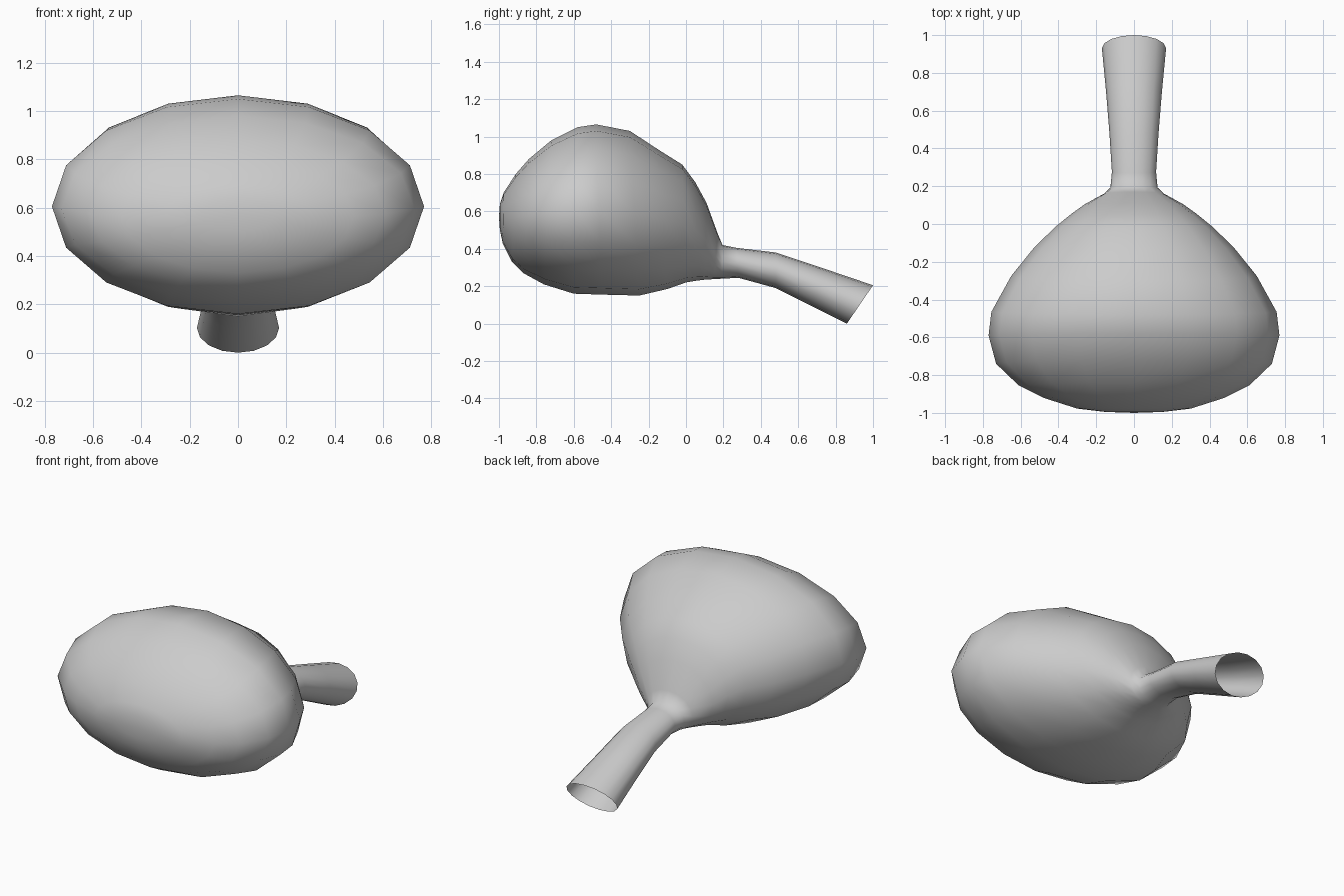
import bpy, bmesh
from math import sin, cos, pi
from mathutils import Vector

if "Cube" in bpy.data.objects:
    bpy.data.objects.remove(bpy.data.objects["Cube"])

SIDES = 16

# Ring stations: bottom y, bottom z, top y, top z, half width
RINGS = [
    (-.995, .50, -.995, .64, .15),
    (-.98, .43, -.975, .70, .30),
    (-.93, .33, -.91, .80, .48),
    (-.87, .27, -.84, .88, .61),
    (-.76, .21, -.72, .98, .73),
    (-.60, .16, -.58, 1.05, .77),
    (-.45, .155, -.48, 1.065, .755),
    (-.25, .15, -.30, 1.03, .65),
    (-.10, .185, -.14, .925, .525),
    (.00, .22, -.02, .85, .41),
    (.06, .23, .05, .755, .33),
    (.10, .235, .11, .645, .26),
    (.15, .238, .17, .48, .16),
    (.19, .24, .195, .42, .125),
    (.28, .245, .27, .405, .117),
    (.48, .19, .48, .38, .13),
    (.67, .095, .735, .295, .148),
    (.86, .00, 1.0, .205, .17),
]

bm = bmesh.new()


def ring(yb, zb, yt, zt, w):
    low, high = Vector((0, yb, zb)), Vector((0, yt, zt))
    mid, up, side = (low + high) / 2, (high - low) / 2, Vector((w, 0, 0))
    return [bm.verts.new(mid + up * cos(2 * pi * i / SIDES) + side * sin(2 * pi * i / SIDES))
            for i in range(SIDES)]


# Bulb and neck as one lofted skin, closed at the front, open at the spout
loops = [ring(*r) for r in RINGS]
for a, b in zip(loops, loops[1:]):
    for i in range(SIDES):
        j = (i + 1) % SIDES
        bm.faces.new((a[i], a[j], b[j], b[i]))
tip = bm.verts.new((0, -1, .57))
for i in range(SIDES):
    bm.faces.new((tip, loops[0][(i + 1) % SIDES], loops[0][i]))

bmesh.ops.recalc_face_normals(bm, faces=bm.faces)
# Make sure the skin faces outwards: the tip faces the front
tip.normal_update()
if tip.normal.y > 0:
    bmesh.ops.reverse_faces(bm, faces=bm.faces)
for f in bm.faces:
    f.smooth = True

mesh = bpy.data.meshes.new("bulb_with_neck")
bm.to_mesh(mesh)
bm.free()
obj = bpy.data.objects.new("bulb_with_neck", mesh)
bpy.context.collection.objects.link(obj)
